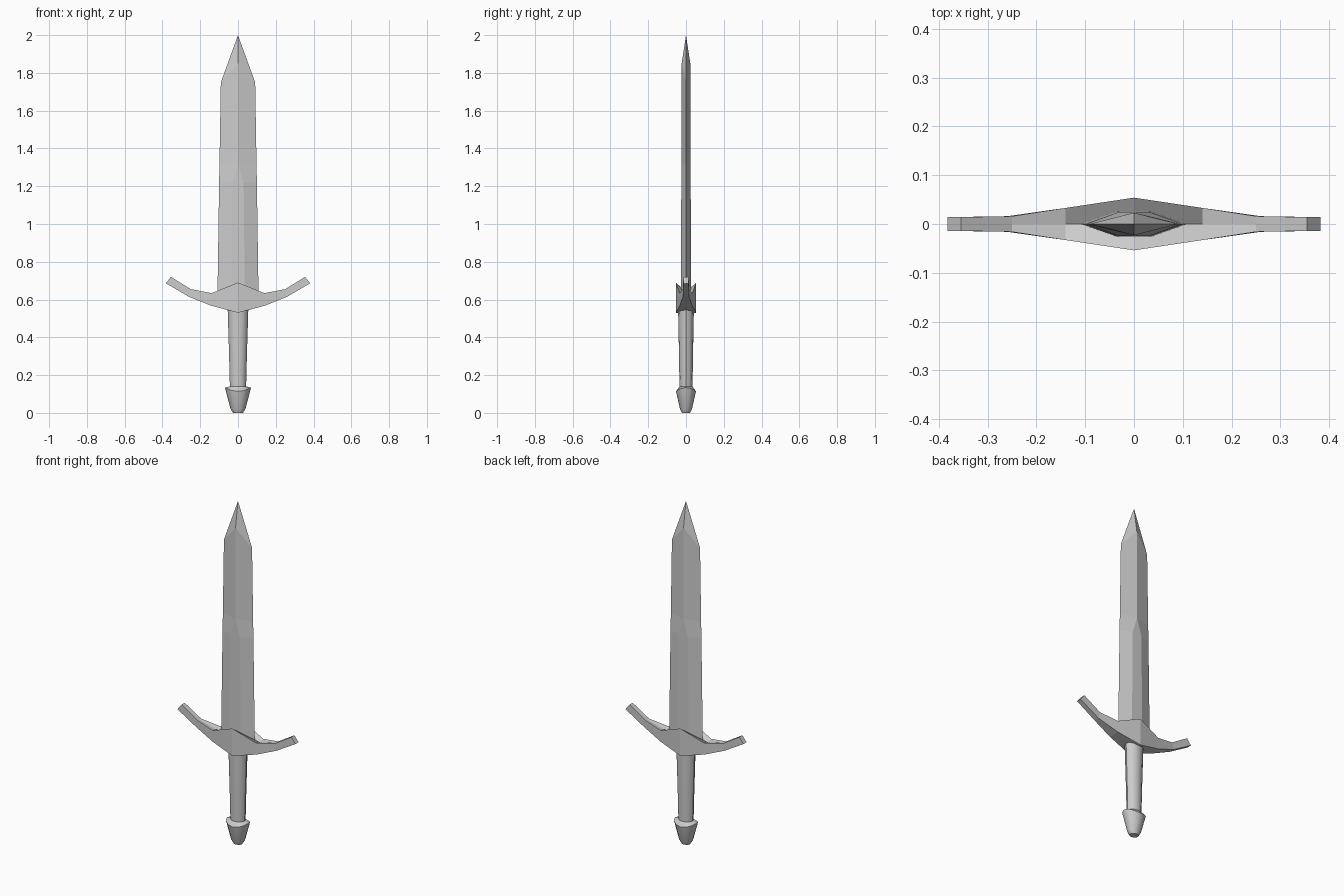
import bpy, bmesh, math

if "Cube" in bpy.data.objects:
    bpy.data.objects.remove(bpy.data.objects["Cube"])


def loft(name, rings, smooth=None):
    """Skin a series of equal-length point rings and cap both ends."""
    bm = bmesh.new()
    rows = [[bm.verts.new(p) for p in ring] for ring in rings]
    n = len(rows[0])
    for a, b in zip(rows, rows[1:]):
        for i in range(n):
            j = (i + 1) % n
            bm.faces.new((a[i], a[j], b[j], b[i]))
    bm.faces.new(rows[0][::-1])
    bm.faces.new(rows[-1])
    bmesh.ops.remove_doubles(bm, verts=bm.verts[:], dist=0.0005)
    bmesh.ops.recalc_face_normals(bm, faces=bm.faces[:])
    mesh = bpy.data.meshes.new(name)
    bm.to_mesh(mesh)
    bm.free()
    obj = bpy.data.objects.new(name, mesh)
    bpy.context.collection.objects.link(obj)
    if smooth:
        bpy.ops.object.select_all(action='DESELECT')
        obj.select_set(True)
        bpy.context.view_layer.objects.active = obj
        bpy.ops.object.shade_smooth_by_angle(angle=math.radians(smooth))
    return obj


def blade_ring(edge, edge_z, flat, flat_z, y):
    return [(edge, 0, edge_z), (flat, y, flat_z), (-flat, y, flat_z),
            (-edge, 0, edge_z), (-flat, -y, flat_z), (flat, -y, flat_z)]


def oval(rx, ry, z, lift=0, sides=12):
    """Oval ring; lift raises the two x ends and lowers the y sides."""
    angles = [2 * math.pi * i / sides for i in range(sides)]
    return [(rx * math.cos(a), ry * math.sin(a), z + lift * math.cos(2 * a)) for a in angles]


# Blade: flat central panel narrowing into a ridge, then the point
loft("blade", [
    blade_ring(0.109, 0.60, 0.036, 0.60, 0.026),
    blade_ring(0.100, 1.22, 0.030, 1.22, 0.025),
    blade_ring(0.098, 1.32, 0.0, 1.32, 0.025),
    blade_ring(0.091, 1.75, 0.0, 1.85, 0.023),
    blade_ring(0.0, 2.00, 0.0, 2.00, 0.0),
])

# Crossguard: x top, z top, z top middle, x bottom, z bottom, half depth
half = [
    (0.0, 0.690, 0.640, 0.0, 0.530, 0.054),
    (0.14, 0.634, 0.626, 0.14, 0.567, 0.033),
    (0.25, 0.655, 0.655, 0.26, 0.615, 0.016),
    (0.355, 0.720, 0.720, 0.382, 0.686, 0.014),
]
stations = [(-a, b, c, -d, e, f) for a, b, c, d, e, f in half[:0:-1]] + half
loft("crossguard", [
    [(xt, -y, zt), (xt, 0, zm), (xt, y, zt), (xb, y, zb), (xb, -y, zb)]
    for xt, zt, zm, xb, zb, y in stations
])

# Tapered oval grip
loft("grip", [oval(0.042, 0.034, 0.10), oval(0.047, 0.037, 0.30),
              oval(0.055, 0.042, 0.56)], smooth=35)

# Pommel with a wavy rim
loft("pommel", [
    oval(0.026, 0.022, 0.0),
    oval(0.040, 0.032, 0.022),
    oval(0.069, 0.053, 0.124, 0.010),
    oval(0.042, 0.034, 0.140),
], smooth=35)
